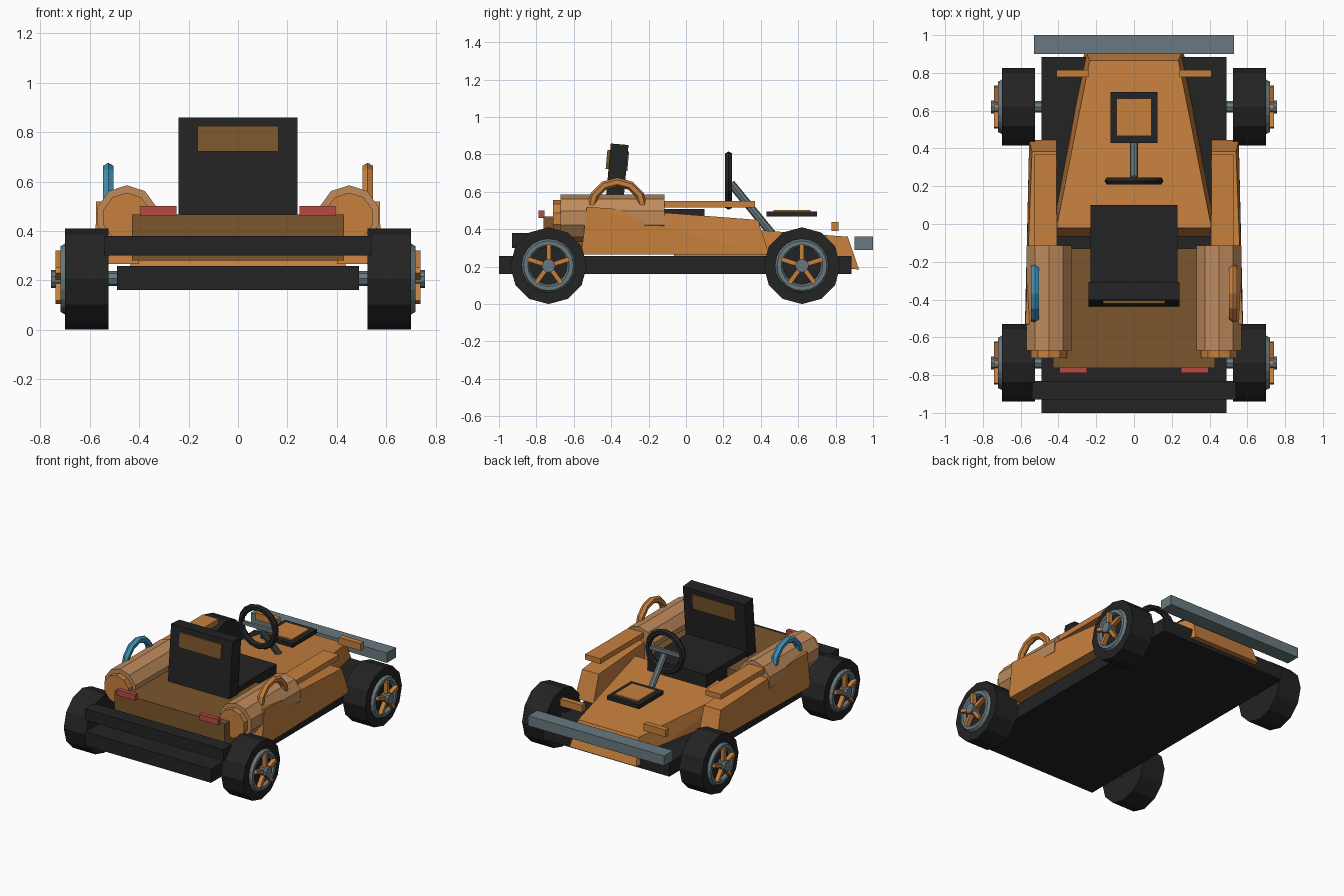
import bpy, bmesh, math
from mathutils import Matrix, Vector

if "Cube" in bpy.data.objects:
    bpy.data.objects.remove(bpy.data.objects["Cube"])

def mat(name, r, g, b):
    m = bpy.data.materials.new(name)
    m.diffuse_color = (r, g, b, 1)
    m.use_nodes = True
    m.node_tree.nodes["Principled BSDF"].inputs["Base Color"].default_value = m.diffuse_color
    return m

ORANGE = mat("orange paint", .57, .215, .048)
BLACK = mat("black rubber", .017, .017, .017)
GREY = mat("blue grey metal", .14, .195, .216)
TAN = mat("tan paint", .52, .26, .108)
BROWN = mat("brown paint", .20, .093, .025)
RED = mat("red lamp", .47, .07, .058)
BLUE = mat("blue paint", .05, .28, .46)

def finish(name, bm, m):
    bmesh.ops.recalc_face_normals(bm, faces=bm.faces)
    me = bpy.data.meshes.new(name)
    bm.to_mesh(me)
    bm.free()
    me.materials.append(m)
    ob = bpy.data.objects.new(name, me)
    bpy.context.collection.objects.link(ob)
    return ob

def box(name, x, y, z, m, rot=None):
    """Box from (min, max) ranges, optionally rotated about its centre."""
    bm = bmesh.new()
    bmesh.ops.create_cube(bm, size=1)
    c = Vector((sum(x) / 2, sum(y) / 2, sum(z) / 2))
    s = Matrix.Diagonal((x[1] - x[0], y[1] - y[0], z[1] - z[0], 1))
    bm.transform(Matrix.Translation(c) @ (rot or Matrix()) @ s)
    return finish(name, bm, m)

def rod(name, a, b, r, n, m):
    """Cylinder between two points."""
    a, b = Vector(a), Vector(b)
    bm = bmesh.new()
    bmesh.ops.create_cone(bm, cap_ends=True, segments=n, radius1=r, radius2=r, depth=(b - a).length)
    if abs((b - a).normalized().y) > .99:
        q = Matrix.Rotation(math.pi / 2, 4, 'X')
    else:
        q = (b - a).to_track_quat('Z', 'Y').to_matrix().to_4x4()
    bm.transform(Matrix.Translation((a + b) / 2) @ q)
    return finish(name, bm, m)

def ring(name, c, R, r, n, k, axis, m):
    """Torus around the X or Y axis."""
    bm = bmesh.new()
    rows = []
    for i in range(n):
        t = 2 * math.pi * i / n
        row = []
        for j in range(k):
            p = 2 * math.pi * j / k
            d, h = R + r * math.cos(p), r * math.sin(p)
            u, v = d * math.cos(t), d * math.sin(t)
            o = (h, u, v) if axis == 'X' else (u, h, v)
            row.append(bm.verts.new(Vector(c) + Vector(o)))
        rows.append(row)
    for i in range(n):
        for j in range(k):
            a, b = rows[i], rows[(i + 1) % n]
            bm.faces.new((a[j], b[j], b[(j + 1) % k], a[(j + 1) % k]))
    return finish(name, bm, m)

def hull(name, pts, m):
    bm = bmesh.new()
    bmesh.ops.convex_hull(bm, input=[bm.verts.new(p) for p in pts])
    bmesh.ops.dissolve_limit(bm, angle_limit=.01, verts=bm.verts, edges=bm.edges)
    return finish(name, bm, m)

# Chassis and bumpers
box("chassis", (-.49, .49), (-1, .885), (.16, .257), BLACK)
box("rear_bumper", (-.54, .54), (-.93, -.83), (.30, .38), BLACK)
box("front_bumper", (-.53, .53), (.90, 1.0), (.29, .36), GREY)

# Nose: tapered wedge, wider at the bottom and at the back
hull("nose", [(s * x, y, z) for s in (-1, 1) for x, y, z in
     ((.26, .925, .185), (.235, .865, .36), (.41, -.02, .425), (.44, -.07, .24))], ORANGE)

# Rear deck
box("rear_deck", (-.43, .43), (-.762, -.13), (.28, .467), BROWN)

# Seat with a coloured panel let into the back rest
tilt = Matrix.Rotation(-.09, 4, 'X')
box("seat_cushion", (-.23, .23), (-.36, .10), (.36, .507), BLACK)
box("seat_back", (-.24, .24), (-.42, -.325), (.46, .855), BLACK, tilt)
box("seat_panel", (-.165, .165), (-.425, -.309), (.717, .82), BROWN, tilt)

# Steering
ring("steering_wheel", (0, .228, .66), .134, .022, 16, 6, 'Y', BLACK)
rod("steering_column", (0, .24, .645), (0, .46, .375), .022, 8, GREY)
box("steering_spoke", (-.13, .13), (.218, .238), (.648, .672), GREY)

# Nose plate
box("nose_plate", (-.125, .125), (.43, .70), (.467, .495), BLACK)
box("nose_plate_face", (-.092, .092), (.467, .665), (.495, .504), ORANGE)

# Mirrored parts
for s, side in ((-1, "left"), (1, "right")):
    def span(a, b):
        return tuple(sorted((s * a, s * b)))

    # Side pod with sloping ends, tank and end cap
    hull(side + "_side_pod", [(s * x, y, z) for x, y, z in (
        (.40, -.56, .265), (.578, -.56, .265), (.40, -.53, .52), (.575, -.53, .52),
        (.41, .385, .45), (.54, .385, .45), (.41, .445, .265), (.555, .445, .265))], ORANGE)
    rod(side + "_tank", (s * .45, -.67, .46), (s * .45, -.115, .46), .125, 10, TAN)
    rod(side + "_tank_cap", (s * .45, -.71, .455), (s * .45, -.66, .455), .1, 10, ORANGE)
    box(side + "_pod_rail", span(.41, .53), (-.30, .368), (.515, .552), ORANGE)
    ring(side + "_hoop", (s * .525, -.368, .512), .14, .024, 12, 6, 'X', BLUE if s < 0 else ORANGE)
    box(side + "_tail_lamp", span(.25, .395), (-.788, -.757), (.46, .50), RED)
    box(side + "_front_marker", span(.24, .41), (.778, .815), (.39, .44), ORANGE)

    # Wheels
    for y, end in ((-.735, "rear"), (.62, "front")):
        n = f"{side}_{end}_"
        z = .205
        rod(n + "tyre", (s * .525, y, z), (s * .70, y, z), .205, 12, BLACK)
        ring(n + "rim", (s * .70, y, z), .122, .022, 20, 6, 'X', GREY)
        rod(n + "hub", (s * .69, y, z), (s * .757, y, z), .036, 10, GREY)
        for i in range(5):
            a = math.pi / 2 + i * math.tau / 5
            d = Vector((0, math.cos(a), math.sin(a)))
            c = Vector((s * .725, y, z)) + d * .068
            box(f"{n}spoke_{i + 1}", (c.x - .015, c.x + .015), (c.y - .048, c.y + .048),
                (c.z - .012, c.z + .012), ORANGE, Matrix.Rotation(a, 4, 'X'))

# Axles
for y, end in ((-.735, "rear"), (.62, "front")):
    rod(end + "_axle", (-.6, y, .207), (.6, y, .207), .03, 8, GREY)
